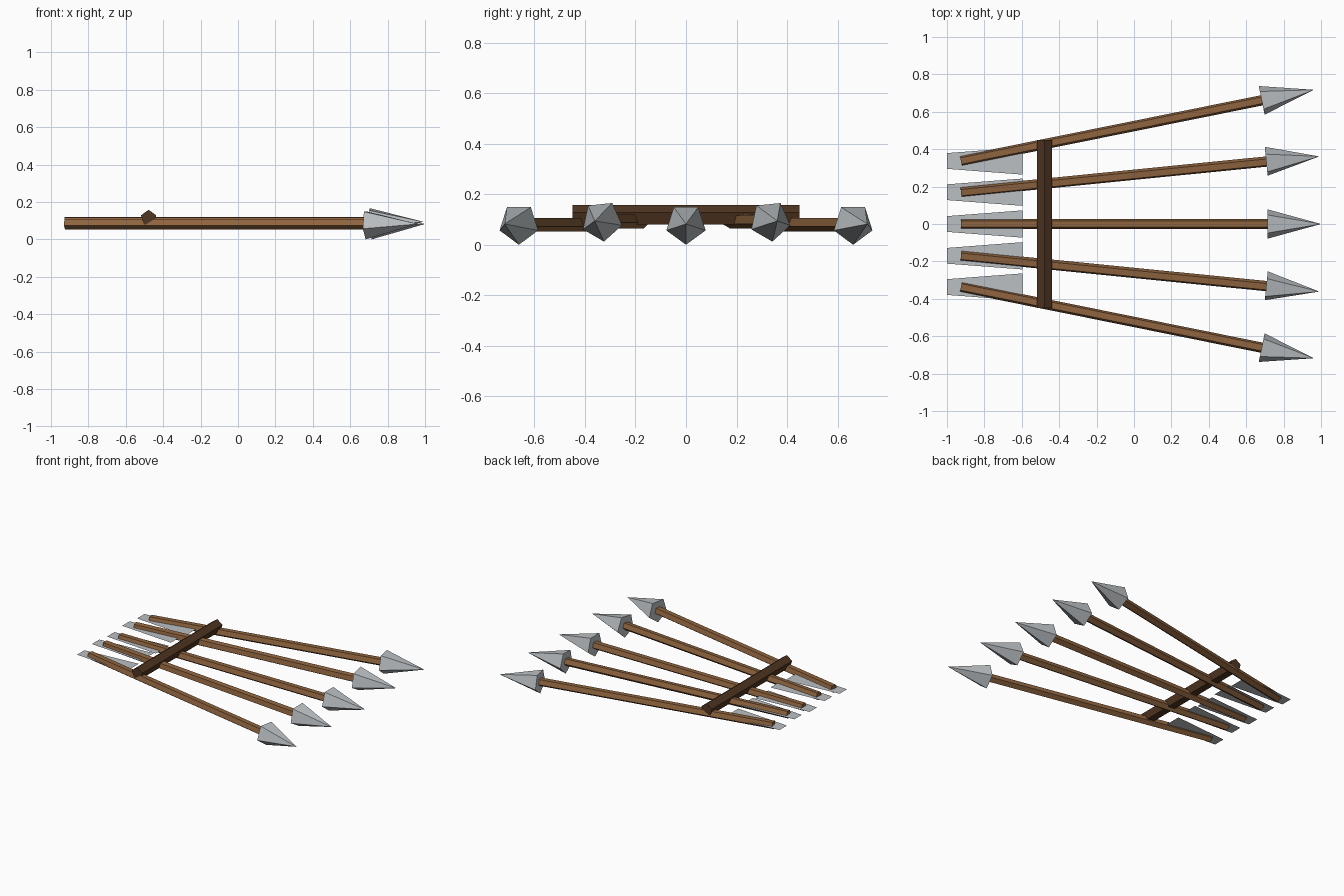
import bpy
from math import sin, cos, pi, radians
from mathutils import Matrix

if "Cube" in bpy.data.objects:
    bpy.data.objects.remove(bpy.data.objects["Cube"], do_unlink=True)


def material(name, rgb):
    mat = bpy.data.materials.new(name)
    mat.use_nodes = True
    mat.diffuse_color = (*rgb, 1)
    mat.node_tree.nodes["Principled BSDF"].inputs["Base Color"].default_value = (*rgb, 1)
    return mat


WOOD = material("shaft wood", (0.28, 0.13, 0.05))
DARK_WOOD = material("dark wood", (0.08, 0.036, 0.015))
STEEL = material("pale grey", (0.5, 0.53, 0.55))


def add_mesh(name, verts, faces, mat, matrix):
    mesh = bpy.data.meshes.new(name)
    mesh.from_pydata(verts, [], faces)
    mesh.materials.append(mat)
    obj = bpy.data.objects.new(name, mesh)
    bpy.context.collection.objects.link(obj)
    obj.matrix_world = matrix
    return obj


def ring(x, radius, sides=5):
    """Pentagon across the x axis with one corner pointing down."""
    angles = [-pi / 2 + 2 * pi * i / sides for i in range(sides)]
    return [(x, radius * cos(a), radius * sin(a)) for a in angles]


def prism(name, x0, x1, radius, mat, matrix):
    verts = ring(x0, radius) + ring(x1, radius)
    n = len(verts) // 2
    sides = [(i, (i + 1) % n, (i + 1) % n + n, i + n) for i in range(n)]
    caps = [tuple(reversed(range(n))), tuple(range(n, 2 * n))]
    return add_mesh(name, verts, sides + caps, mat, matrix)


def spike(name, x0, x1, radius, mat, matrix):
    verts = ring(x0, radius) + [(x1, 0, 0)]
    n = len(verts) - 1
    faces = [(i, (i + 1) % n, n) for i in range(n)] + [tuple(reversed(range(n)))]
    return add_mesh(name, verts, faces, mat, matrix)


SHAFT_LENGTH, HEAD_LENGTH = 1.64, 0.285
TAIL_X = -0.925

# Five fanned arrows: tail offset, yaw, height, roll
arrows = [
    ("far_right", -0.337, -11.4, 0.082, 0),
    ("near_right", -0.17, -5.7, 0.094, 6),
    ("middle", 0, 0, 0.082, 0),
    ("near_left", 0.17, 5.7, 0.094, 6),
    ("far_left", 0.337, 11.4, 0.082, 0),
]
for label, y, yaw, z, roll in arrows:
    place = (Matrix.Translation((TAIL_X, y, z))
             @ Matrix.Rotation(radians(yaw), 4, "Z")
             @ Matrix.Rotation(radians(roll), 4, "X"))
    prism(label + "_shaft", 0, SHAFT_LENGTH, 0.029, WOOD, place)
    spike(label + "_head", SHAFT_LENGTH, SHAFT_LENGTH + HEAD_LENGTH, 0.082, STEEL, place)
    # Flat tail vane, always parallel to the x axis
    vane = [(-1, -0.042, 0), (-0.595, -0.073, 0), (-0.595, 0.073, 0), (-1, 0.042, 0)]
    add_mesh(label + "_vane", vane, [(0, 1, 2, 3)], STEEL,
             Matrix.Translation((0, y, z)))

# Crossbar lying over the shafts, ridge upward
bar_place = (Matrix.Translation((-0.478, 0, 0.115))
             @ Matrix.Rotation(pi / 2, 4, "Z") @ Matrix.Rotation(pi, 4, "X"))
prism("crossbar", -0.45, 0.45, 0.043, DARK_WOOD, bar_place)
